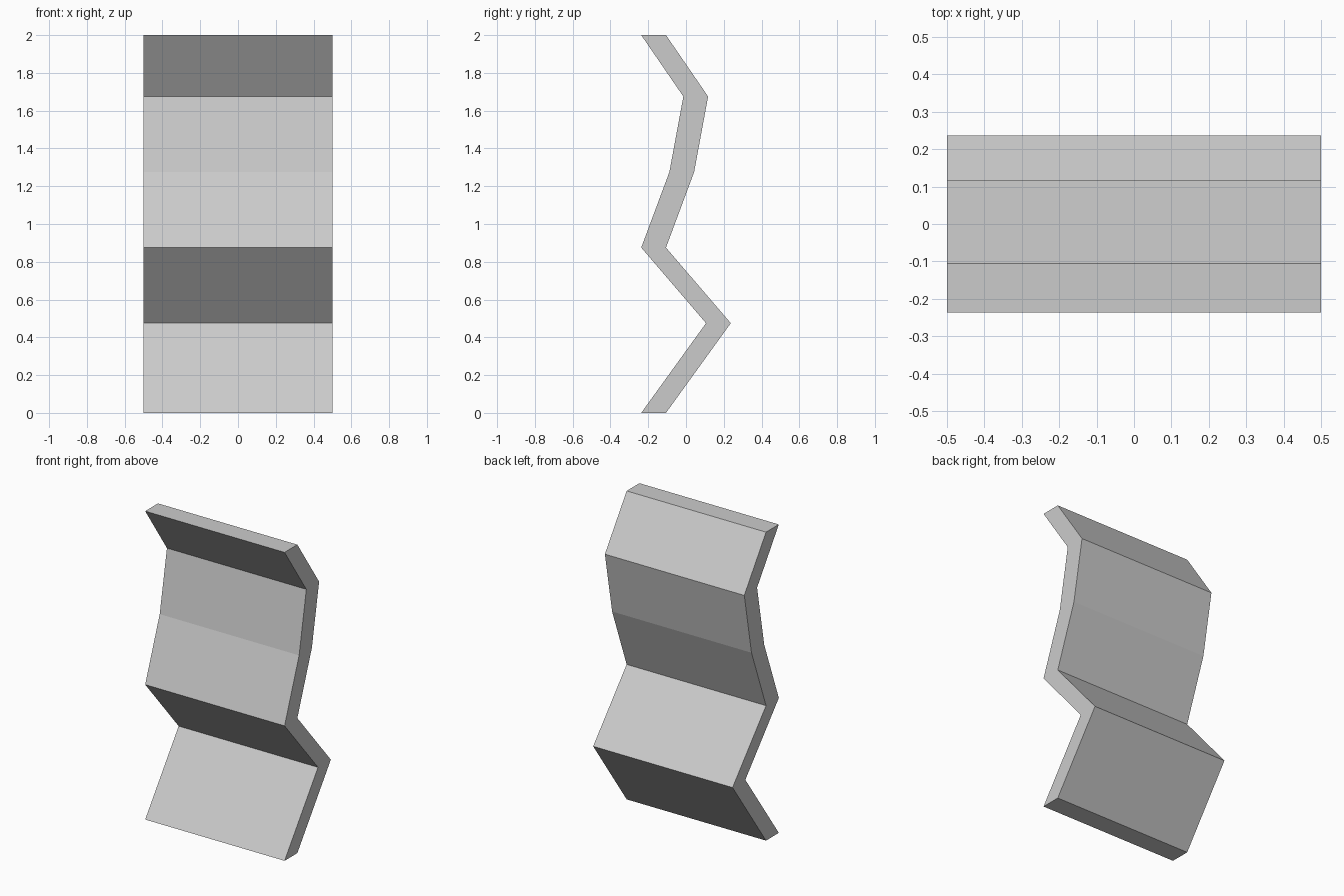
import bpy
import bmesh

if "Cube" in bpy.data.objects:
    bpy.data.objects.remove(bpy.data.objects["Cube"])

WIDTH = 1.0
THICKNESS = 0.131

# Front edge of the folded sheet as (y, z), bottom to top
front = [(-0.237, 0), (0.106, 0.475), (-0.237, 0.875),
         (-0.088, 1.275), (-0.014, 1.675), (-0.237, 2.0)]

bm = bmesh.new()

# One strip of side quads per fold, then pushed across the width
rows = [[bm.verts.new((-WIDTH / 2, y + dy, z)) for dy in (0, THICKNESS)]
        for y, z in front]
faces = [bm.faces.new((a[0], a[1], b[1], b[0])) for a, b in zip(rows, rows[1:])]
side = bmesh.ops.extrude_face_region(bm, geom=faces, use_keep_orig=True)
moved = [g for g in side["geom"] if isinstance(g, bmesh.types.BMVert)]
bmesh.ops.translate(bm, verts=moved, vec=(WIDTH, 0, 0))
bmesh.ops.recalc_face_normals(bm, faces=bm.faces)

# Folded panel
mesh = bpy.data.meshes.new("folded_panel")
bm.to_mesh(mesh)
bm.free()
panel = bpy.data.objects.new("folded_panel", mesh)
bpy.context.collection.objects.link(panel)
